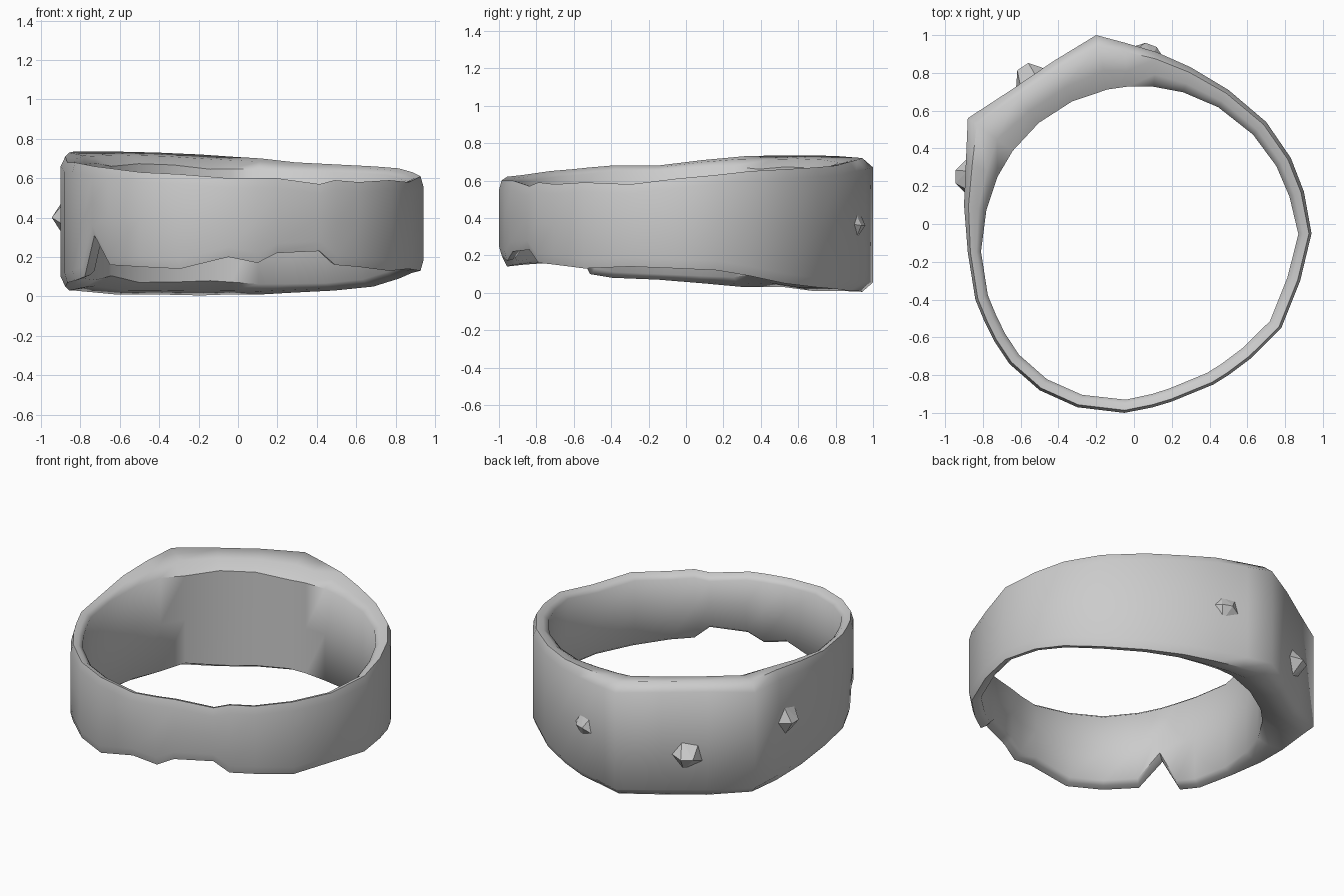
import bpy, bmesh, math
from mathutils import Vector

if "Cube" in bpy.data.objects:
    bpy.data.objects.remove(bpy.data.objects["Cube"])

# Stations around the band: outer x, outer y, bottom z, top z
STATIONS = [
    (.94, -.05, .13, .61), (.90, .17, .12, .63), (.83, .35, .09, .65), (.70, .54, .05, .66),
    (.50, .71, .03, .67), (.30, .83, .02, .68), (.12, .91, .01, .70), (-.05, .96, .01, .71),
    (-.20, 1.0, .005, .72), (-.43, .86, .01, .73), (-.65, .71, .01, .735), (-.88, .56, .03, .735),
    (-.89, .33, .03, .73), (-.90, .10, .05, .71), (-.88, -.15, .07, .68), (-.84, -.40, .08, .68),
    (-.79, -.52, .10, .67), (-.74, -.62, .31, .66), (-.66, -.74, .16, .65), (-.50, -.88, .15, .63),
    (-.30, -.97, .14, .62), (-.05, -1.0, .20, .60), (.10, -.97, .17, .60), (.20, -.94, .22, .60),
    (.42, -.85, .23, .57), (.50, -.80, .16, .59), (.62, -.71, .15, .58), (.78, -.55, .13, .59),
    (.88, -.30, .14, .58)]
CENTRE = Vector((.03, -.10))


def section(x, y, zb, zt):
    """Rounded cross-section running from the outside over the top to the inside."""
    d = Vector((x, y)) - CENTRE
    r_out = d.length
    d.normalize()
    r_in = r_out - .07 if y < 0 else min(.83, r_out - .07)
    drop = .03 + .2 * (r_out - r_in - .07)
    mid = (zb + zt) / 2
    outline = [(1, zb + .05), (1, mid), (1, zt - .05), (.8, zt), (.35, zt - drop * .3),
               (0, zt - drop), (0, mid), (0, zb + drop), (.35, zb + drop * .3), (.8, zb)]
    pts = []
    for t, z in outline:
        p = CENTRE + d * (r_in + t * (r_out - r_in))
        pts.append((p.x, p.y, z))
    return pts


def finish(name, bm):
    bmesh.ops.recalc_face_normals(bm, faces=bm.faces)
    mesh = bpy.data.meshes.new(name)
    bm.to_mesh(mesh)
    bm.free()
    ob = bpy.data.objects.new(name, mesh)
    bpy.context.collection.objects.link(ob)
    return ob


# Worn band with thick flat bezel and a notch in the lower edge
bm = bmesh.new()
rings = [[bm.verts.new(p) for p in section(*s)] for s in STATIONS]
for i, a in enumerate(rings):
    b = rings[(i + 1) % len(rings)]
    for j in range(len(a)):
        k = (j + 1) % len(a)
        bm.faces.new((a[j], b[j], b[k], a[k]))
band = finish("ring_band", bm)
bpy.context.view_layer.objects.active = band
band.select_set(True)
bpy.ops.object.shade_smooth_by_angle(angle=math.radians(60))


# Small raised lumps on the bezel and its two shoulders
def lump(name, base, normal, width, height):
    n = Vector(normal).normalized()
    side = n.cross(Vector((0, 0, 1)))
    base = Vector(base) - n * .015
    bm = bmesh.new()
    foot = [bm.verts.new(base + side * u * width + Vector((0, 0, v * width)))
            for u, v in ((-1, -.4), (.2, -1), (1, .1), (.3, 1), (-.7, .8))]
    tip = [bm.verts.new(base + n * (height + .015) + side * u * width * .35) for u in (-1, 1)]
    bm.faces.new(foot)
    bmesh.ops.convex_hull(bm, input=foot + tip)
    finish(name, bm)


lump("bezel_lump", (-.55, .775, .28), (-.55, .83, 0), .10, .07)
lump("left_shoulder_lump", (-.895, .25, .40), (-1, 0, 0), .10, .05)
lump("right_shoulder_lump", (.08, .92, .36), (.35, .94, 0), .09, .03)
